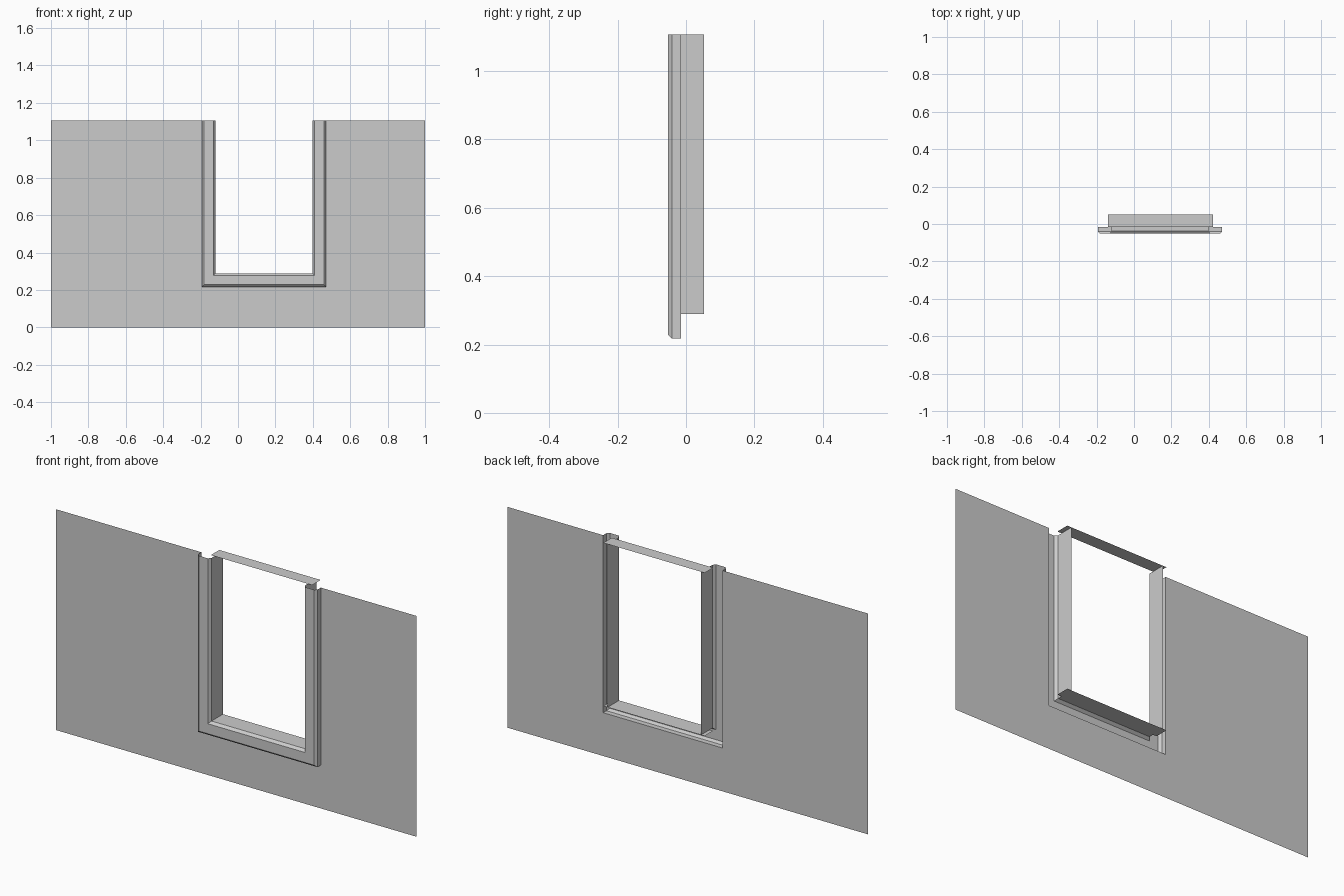
import bpy

if "Cube" in bpy.data.objects:
    bpy.data.objects.remove(bpy.data.objects["Cube"])

TOP = 1.107                          # top of wall and jambs
L, R, B = -0.12, 0.398, 0.289        # clear opening: left, right, bottom
WALL_Y, BACK_Y, FRONT_Y = -0.015, 0.052, -0.052
TRIM = 0.072                         # width of the trim around the opening


def u_path(d):
    """U-shaped outline of the opening, pushed outwards by d, as (x, z) points."""
    return [(L - d, TOP), (L - d, B - d), (R + d, B - d), (R + d, TOP)]


def make(name, verts, faces):
    mesh = bpy.data.meshes.new(name)
    mesh.from_pydata(verts, [], faces)
    mesh.update()
    obj = bpy.data.objects.new(name, mesh)
    bpy.context.collection.objects.link(obj)
    return obj


def sweep_u(name, profile):
    """Sweep an open profile of (offset, y) points around the U with mitred corners."""
    verts = [(x, y, z) for d, y in profile for x, z in u_path(d)]
    faces = [(4 * i + j, 4 * i + j + 1, 4 * i + j + 5, 4 * i + j + 4)
             for i in range(len(profile) - 1) for j in range(3)]
    return make(name, verts, faces)


def sheet(name, x0, x1, z):
    """Horizontal lining sheet running back from the wall."""
    return make(name, [(x0, WALL_Y, z), (x1, WALL_Y, z), (x1, BACK_Y, z), (x0, BACK_Y, z)],
                [(0, 1, 2, 3)])


# Thin wall with a cut-out the size of the trim
ox0, ox1, oz = L - TRIM, R + TRIM, B - TRIM
make("wall",
     [(x, WALL_Y, z) for z in (0, oz, TOP) for x in (-1, ox0, ox1, 1)],
     [(0, 1, 5, 4), (1, 2, 6, 5), (2, 3, 7, 6), (4, 5, 9, 8), (6, 7, 11, 10)])

# Chamfered trim shell, open at the back and at the top ends
sweep_u("window_trim", [(0, WALL_Y), (0, -0.038), (0.011, FRONT_Y),
                        (TRIM - 0.011, FRONT_Y), (TRIM, -0.041), (TRIM, WALL_Y)])

# Upright linings of the opening
for name, x in (("left_lining", L), ("right_lining", R)):
    make(name, [(x, WALL_Y, B), (x, BACK_Y, B), (x, BACK_Y, TOP), (x, WALL_Y, TOP)],
         [(0, 1, 2, 3)])

# Sill and head linings, a little wider than the opening
sheet("sill_lining", L - 0.02, R + 0.024, B)
sheet("head_lining", L - 0.02, R + 0.024, TOP)
